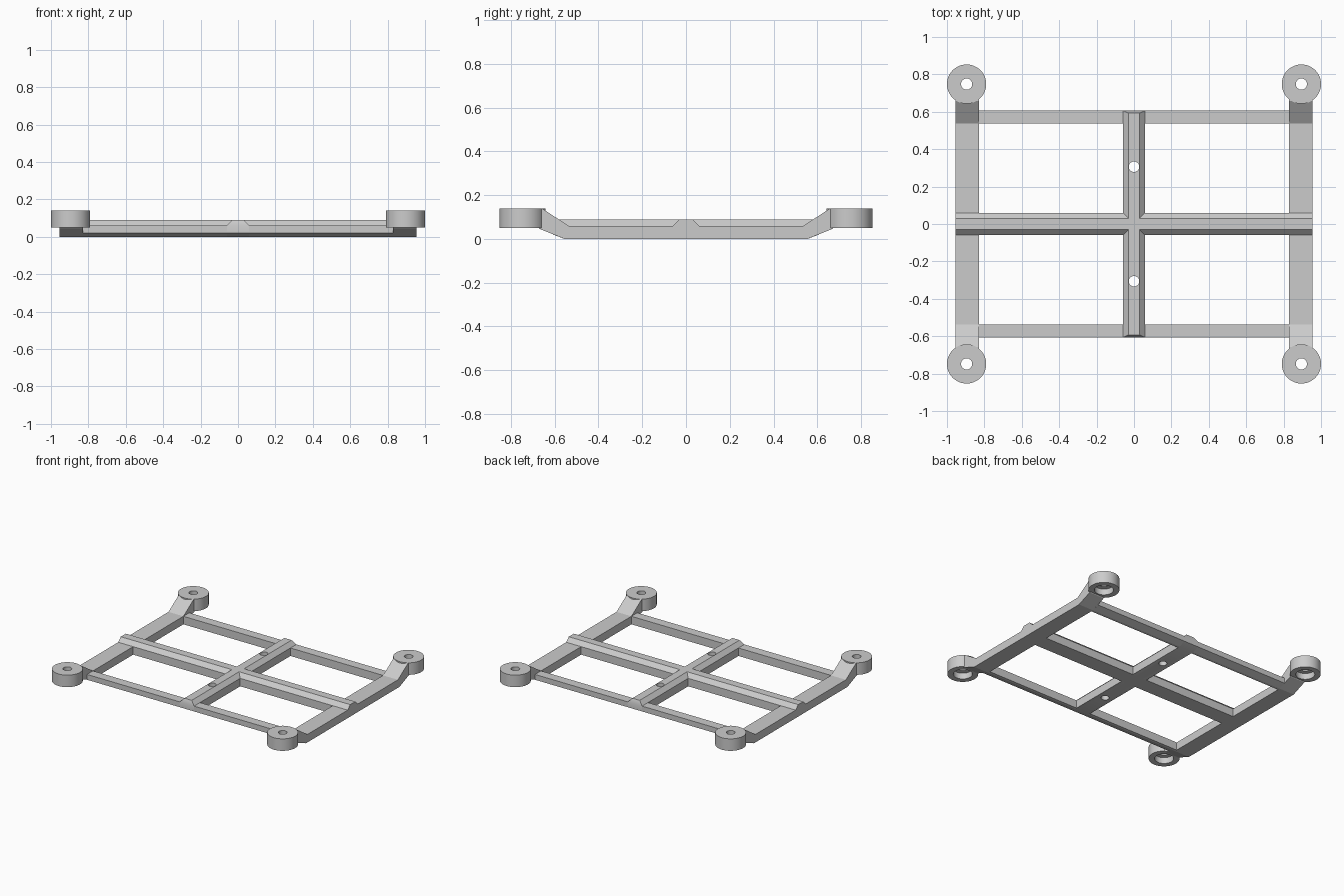
import bpy, bmesh, math
from mathutils import Vector

cube = bpy.data.objects.get("Cube")
if cube:
    bpy.data.objects.remove(cube, do_unlink=True)

GREY = (0.6, 0.6, 0.6, 1)
grey = bpy.data.materials.new("plain grey")
grey.use_nodes = True
grey.diffuse_color = GREY
grey.node_tree.nodes["Principled BSDF"].inputs["Base Color"].default_value = GREY


def finish(name, bm):
    bmesh.ops.recalc_face_normals(bm, faces=bm.faces)
    mesh = bpy.data.meshes.new(name)
    bm.to_mesh(mesh)
    bm.free()
    mesh.materials.append(grey)
    obj = bpy.data.objects.new(name, mesh)
    bpy.context.collection.objects.link(obj)
    return obj


def prism_along_x(name, profile, x0, x1):
    """Extrude a (y, z) outline from x0 to x1."""
    bm = bmesh.new()
    face = bm.faces.new([bm.verts.new((x0, y, z)) for y, z in profile])
    out = bmesh.ops.extrude_face_region(bm, geom=[face])
    moved = [v for v in out["geom"] if isinstance(v, bmesh.types.BMVert)]
    bmesh.ops.translate(bm, vec=(x1 - x0, 0, 0), verts=moved)
    return finish(name, bm)


def ring_pad(name, x, y, profile, sides=48):
    """Spin a closed (radius, z) outline into a ring."""
    bm = bmesh.new()
    loops = []
    for i in range(sides):
        a = math.tau * i / sides
        loops.append([bm.verts.new((x + r * math.cos(a), y + r * math.sin(a), z))
                      for r, z in profile])
    n = len(profile)
    for i in range(sides):
        a, b = loops[i], loops[(i + 1) % sides]
        for j in range(n):
            k = (j + 1) % n
            bm.faces.new((a[j], b[j], b[k], a[k]))
    return finish(name, bm)


def smooth(obj):
    bpy.ops.object.select_all(action='DESELECT')
    obj.select_set(True)
    bpy.context.view_layer.objects.active = obj
    bpy.ops.object.shade_smooth_by_angle(angle=math.radians(30))


# Side rails with upswept ends
half = [(0.555, 0), (0.667, 0.045), (0.672, 0.05), (0.672, 0.14), (0.658, 0.14), (0.537, 0.06)]
rail = half + [(-y, z) for y, z in reversed(half)]
for side, s in (("left", 1), ("right", -1)):
    prism_along_x(f"{side}_rail", rail, s * 0.83, s * 0.954)

# End bars, undercut on the outer lower edge
bar = [(0.537, 0), (0.555, 0), (0.607, 0.02), (0.607, 0.06), (0.537, 0.06)]
for end, e in (("back", 1), ("front", -1)):
    for side, s in (("left", 1), ("right", -1)):
        prism_along_x(f"{end}_{side}_end_bar", [(e * y, z) for y, z in bar], s * 0.06, s * 0.83)

# Crosswise spine with chamfered top
ridge = [(-0.06, 0), (0.06, 0), (0.06, 0.06), (0.03, 0.09), (-0.03, 0.09), (-0.06, 0.06)]
prism_along_x("cross_spine", ridge, -0.954, 0.954)

# Lengthwise spine with sloped ends
bm = bmesh.new()
for x, y, z in ((0.06, 0.555, 0), (0.06, 0.607, 0.02), (0.06, 0.607, 0.06), (0.03, 0.593, 0.09)):
    for sx in (1, -1):
        for sy in (1, -1):
            bm.verts.new((sx * x, sy * y, z))
bmesh.ops.convex_hull(bm, input=bm.verts)
bmesh.ops.dissolve_limit(bm, angle_limit=0.01, verts=bm.verts, edges=bm.edges)
spine = finish("long_spine", bm)

# Screw holes through the lengthwise spine
for e in (1, -1):
    bpy.ops.mesh.primitive_cylinder_add(vertices=32, radius=0.028, depth=0.4,
                                        location=(0, e * 0.306, 0.05))
    cutter = bpy.context.object
    cutter.name = "hole_cutter"
    cutter.hide_render = True
    bpy.context.view_layer.objects.active = spine
    mod = spine.modifiers.new("hole", 'BOOLEAN')
    mod.operation = 'DIFFERENCE'
    mod.solver = 'EXACT'
    mod.object = cutter
    bpy.ops.object.modifier_apply(modifier=mod.name)
    bpy.data.objects.remove(cutter, do_unlink=True)
smooth(spine)

# Corner mounting pads, counterbored from below
pad = [(0.105, 0.05), (0.105, 0.14), (0.03, 0.14), (0.03, 0.095), (0.065, 0.095), (0.065, 0.05)]
for end, e in (("back", 1), ("front", -1)):
    for side, s in (("left", 1), ("right", -1)):
        smooth(ring_pad(f"{end}_{side}_mounting_pad", s * 0.895, e * 0.748, pad))
